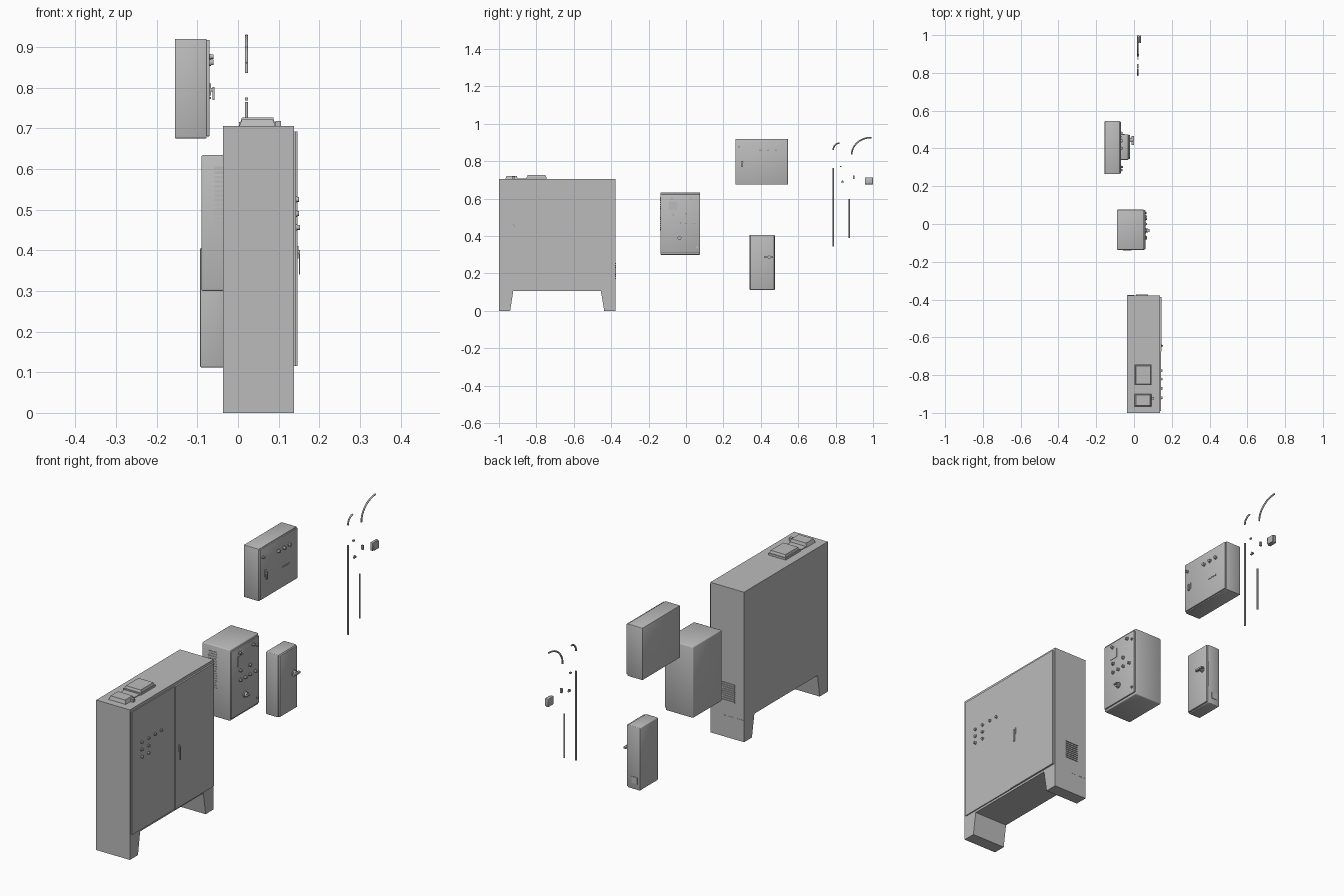
import bpy, bmesh
from math import pi, sin, cos
from mathutils import Matrix, Vector

default = bpy.data.objects.get("Cube")
if default:
    bpy.data.objects.remove(default)

grey = bpy.data.materials.new("cabinet grey")
grey.use_nodes = True
colour = (0.5, 0.5, 0.5, 1)
grey.diffuse_color = colour
grey.node_tree.nodes["Principled BSDF"].inputs["Base Color"].default_value = colour


def finish(name, bm, smooth=False):
    bmesh.ops.recalc_face_normals(bm, faces=bm.faces)
    mesh = bpy.data.meshes.new(name)
    bm.to_mesh(mesh)
    bm.free()
    mesh.materials.append(grey)
    for p in mesh.polygons:
        p.use_smooth = smooth
    obj = bpy.data.objects.new(name, mesh)
    bpy.context.collection.objects.link(obj)
    return obj


def box(name, x, y, z, bevel=0, taper=1):
    """Box from (min, max) pairs; taper scales the top face."""
    bm = bmesh.new()
    bmesh.ops.create_cube(bm, size=1)
    for v in bm.verts:
        if v.co.z > 0:
            v.co.x *= taper
            v.co.y *= taper
        v.co = Vector([(a + b) / 2 + c * (b - a) for (a, b), c in zip((x, y, z), v.co)])
    if bevel:
        bmesh.ops.bevel(bm, geom=bm.edges[:], offset=bevel, segments=2,
                        profile=0.5, affect='EDGES')
    return finish(name, bm, bool(bevel))


def knob(name, x, y, z, r=0.007, length=0.009):
    """Button on a door: a flange and a cap, pointing to +x."""
    bm = bmesh.new()
    turn = Matrix.Rotation(pi / 2, 4, 'Y')
    for rad, start, end in ((r, 0, 0.3), (r * 0.75, 0.3, 1)):
        place = Matrix.Translation((x + length * (start + end) / 2, y, z)) @ turn
        bmesh.ops.create_cone(bm, cap_ends=True, segments=16, radius1=rad, radius2=rad,
                              depth=length * (end - start), matrix=place)
    return finish(name, bm)


def handle(name, x, y, z, drop, reach=0.01):
    """Swing handle: back plate, pivot and hanging grip."""
    box(name + "_plate", (x, x + 0.003), (y - 0.007, y + 0.007), (z - 0.015, z + 0.015))
    knob(name + "_pivot", x, y, z, 0.006, reach)
    box(name + "_grip", (x + reach * 0.6, x + reach), (y - 0.004, y + 0.004), (z - drop, z + 0.006))


def louvres(name, x, face_y, z, count, depth):
    """Stack of thin slats on a side wall."""
    step = (z[1] - z[0]) / count
    for i in range(count):
        low = z[0] + i * step
        box(f"{name}_{i + 1}", x, sorted((face_y, face_y + depth)), (low, low + step * 0.6))


def tube(name, points, r):
    curve = bpy.data.curves.new(name, 'CURVE')
    curve.dimensions = '3D'
    curve.bevel_depth = r
    curve.bevel_resolution = 2
    curve.use_fill_caps = True
    line = curve.splines.new('POLY')
    line.points.add(len(points) - 1)
    for p, co in zip(line.points, points):
        p.co = (*co, 1)
    curve.materials.append(grey)
    obj = bpy.data.objects.new(name, curve)
    bpy.context.collection.objects.link(obj)


# Large floor cabinet with its tapered feet as one side profile
profile = [(-1, 0), (-0.94, 0), (-0.924, 0.105), (-0.455, 0.105), (-0.437, 0),
           (-0.378, 0), (-0.378, 0.705), (-1, 0.705)]
bm = bmesh.new()
side = bm.faces.new([bm.verts.new((-0.037, y, z)) for y, z in profile])
grown = bmesh.ops.extrude_face_region(bm, geom=[side])
bmesh.ops.translate(bm, vec=(0.175, 0, 0),
                    verts=[g for g in grown["geom"] if isinstance(g, bmesh.types.BMVert)])
finish("floor_cabinet_body", bm)
box("floor_cabinet_right_door", (0.138, 0.143), (-0.99, -0.674), (0.115, 0.692))
box("floor_cabinet_left_door", (0.138, 0.146), (-0.674, -0.386), (0.115, 0.692))
for i, y in enumerate((-0.92, -0.87, -0.82, -0.775)):
    knob(f"floor_cabinet_upper_button_{i + 1}", 0.143, y, 0.525, 0.008, 0.007)
for i, y in enumerate((-0.92, -0.87)):
    knob(f"floor_cabinet_middle_button_{i + 1}", 0.143, y, 0.49, 0.008, 0.007)
    knob(f"floor_cabinet_lower_button_{i + 1}", 0.143, y, 0.456, 0.008, 0.009 - i * 0.002)
handle("floor_cabinet_handle", 0.146, -0.645, 0.395, 0.055, 0.007)
louvres("floor_cabinet_vent", (0.01, 0.075), -0.378, (0.17, 0.26), 9, 0.004)
for i, x in enumerate(((-0.035, 0.0), (0.02, 0.04), (0.06, 0.07))):
    box(f"floor_cabinet_seam_{i + 1}", x, (-1.0, -0.998), (0.1, 0.102))
    box(f"floor_cabinet_back_seam_{i + 1}", x, (-0.379, -0.377), (0.1, 0.102))

# Roof fittings
box("roof_box_base", (0.003, 0.092), (-0.853, -0.745), (0.705, 0.715))
box("roof_box_lid", (0.006, 0.09), (-0.85, -0.748), (0.715, 0.726), taper=0.92)
box("roof_plate", (0.006, 0.086), (-0.9, -0.853), (0.705, 0.709))
box("roof_vent", (0.003, 0.092), (-0.965, -0.9), (0.705, 0.722), taper=0.85)
box("roof_latch", (0.092, 0.106), (-0.93, -0.915), (0.705, 0.718))

# Middle control box
box("control_box_body", (-0.09, 0.054), (-0.137, 0.076), (0.3, 0.634), 0.004)
box("control_box_door", (0.052, 0.06), (-0.134, 0.073), (0.31, 0.624), 0.002)
louvres("control_box_vent", (-0.058, -0.012), -0.137, (0.43, 0.61), 16, -0.002)
box("control_box_display", (0.06, 0.062), (-0.09, -0.045), (0.54, 0.585))
for i, (y, z) in enumerate(((-0.07, 0.515), (0.0, 0.515), (-0.07, 0.47), (-0.035, 0.47),
                            (0.0, 0.47), (0.04, 0.47), (-0.075, 0.6), (0.027, 0.6))):
    knob(f"control_box_button_{i + 1}", 0.06, y, z, 0.008, 0.01)
for i, z in enumerate((0.34, 0.585)):
    knob(f"control_box_lock_{i + 1}", 0.06, 0.058, z, 0.006, 0.006)
knob("control_box_switch", 0.06, -0.035, 0.39, 0.014, 0.015)
box("control_box_switch_grip", (0.073, 0.082), (-0.043, -0.027), (0.387, 0.393))

# Upper wall box
box("wall_box_body", (-0.155, -0.077), (0.264, 0.545), (0.675, 0.92), 0.002)
box("wall_box_door", (-0.078, -0.07), (0.267, 0.542), (0.68, 0.917), 0.002)
for i, y in enumerate((0.4, 0.44, 0.48)):
    knob(f"wall_box_button_{i + 1}", -0.07, y, 0.862, 0.009, 0.01)
knob("wall_box_lock", -0.07, 0.285, 0.876, 0.007, 0.01)
handle("wall_box_handle", -0.07, 0.302, 0.795, 0.025, 0.012)
for i in range(4):
    y = 0.43 + i * 0.014
    box(f"wall_box_label_{i + 1}", (-0.07, -0.067), (y, y + 0.008), (0.772, 0.777))

# Narrow lower box
box("narrow_box_body", (-0.093, -0.03), (0.34, 0.475), (0.112, 0.406), 0.003)
box("narrow_box_door", (-0.032, -0.022), (0.343, 0.472), (0.115, 0.403), 0.002)
box("narrow_box_back_label", (-0.08, -0.05), (0.475, 0.477), (0.14, 0.17))
knob("narrow_box_pivot", -0.022, 0.445, 0.287, 0.012, 0.014)
box("narrow_box_handle", (-0.012, 0.0), (0.418, 0.465), (0.283, 0.291))

# Loose rods, pipe bends and small fittings
tube("long_rod", [(0.021, 0.788, 0.345), (0.021, 0.788, 0.765)], 0.004)
tube("short_rod", [(0.021, 0.874, 0.39), (0.021, 0.874, 0.597)], 0.004)
for name, start, low, radius in (("small_bend", 0.787, 0.86, 0.037), ("large_bend", 0.886, 0.836, 0.091)):
    stretch = 0.105 / 0.091 if radius > 0.05 else 0.9
    arc = [i * pi / 24 for i in range(13)]
    tube(name, [(0.021, start + radius * stretch * (1 - cos(a)), low + radius * sin(a))
                for a in arc], 0.004)
box("junction_box", (0.017, 0.03), (0.957, 0.999), (0.675, 0.713), 0.002)
box("junction_box_lid", (0.03, 0.037), (0.959, 0.997), (0.677, 0.711), 0.002)
box("small_clip", (0.017, 0.025), (0.824, 0.832), (0.768, 0.775))
box("tee_bar", (0.017, 0.025), (0.828, 0.846), (0.687, 0.692))
box("tee_stem", (0.017, 0.025), (0.834, 0.84), (0.692, 0.698))
box("coupling", (0.016, 0.026), (0.892, 0.9), (0.704, 0.724))
